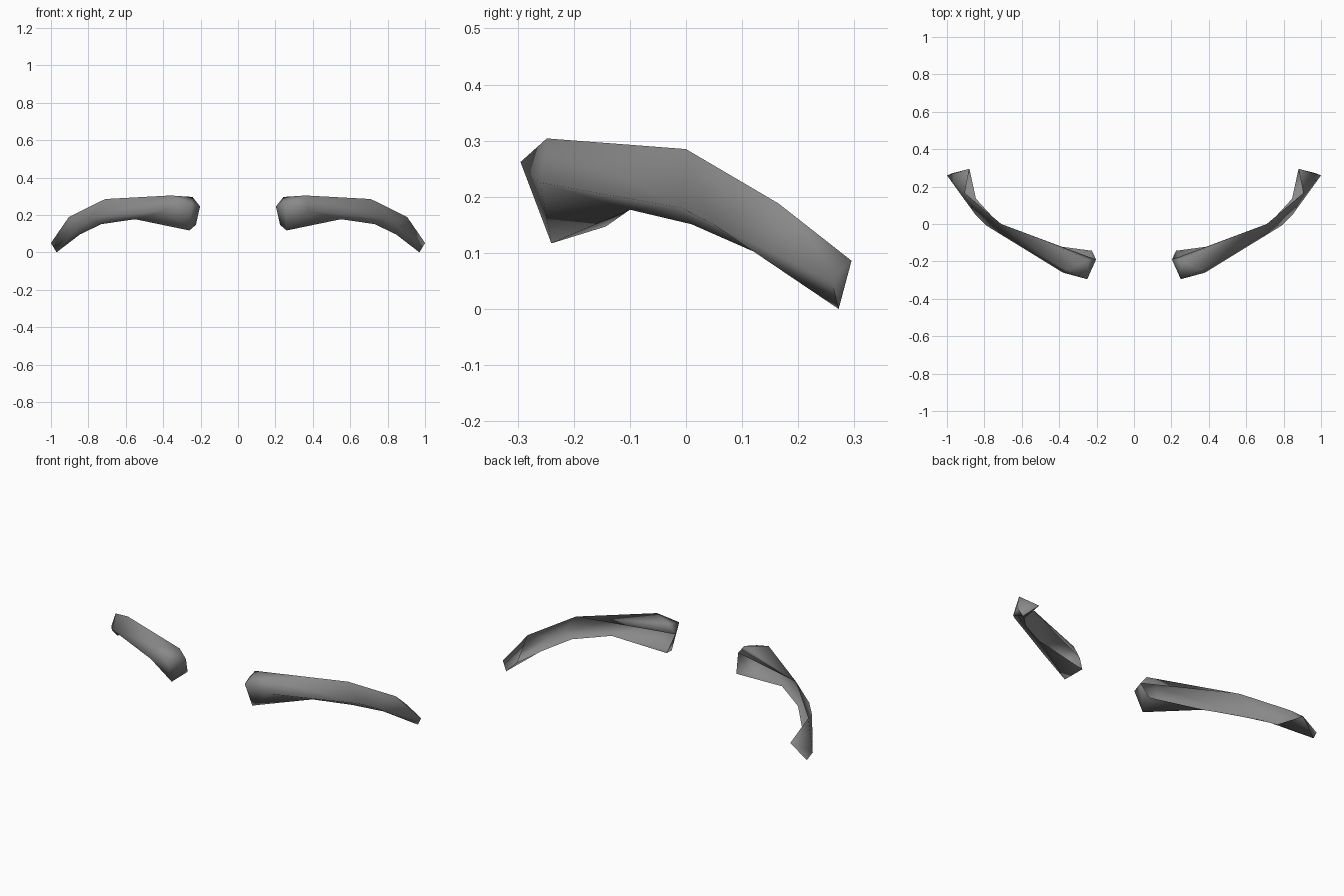
import bpy, bmesh, math

cube = bpy.data.objects.get("Cube")
if cube:
    bpy.data.objects.remove(cube, do_unlink=True)

# One flat grey for both strips
grey = bpy.data.materials.new("mid_grey")
grey.use_nodes = True
colour = (0.25, 0.25, 0.25, 1)
grey.diffuse_color = colour
grey.node_tree.nodes["Principled BSDF"].inputs["Base Color"].default_value = colour

# Key points of the left strip, from the blunt inner end to the outer tip
POINTS = {
    # inner end: front, top, back, back bottom, bottom
    "F": (0.25, -0.295, 0.262), "T": (0.243, -0.19, 0.296),
    "B": (0.203, -0.19, 0.245), "K": (0.225, -0.143, 0.147),
    "D": (0.26, -0.24, 0.117),
    # broad part: top, front bulge, underside
    "t": (0.36, -0.248, 0.304), "f": (0.38, -0.26, 0.225),
    "m": (0.55, -0.10, 0.177),
    # bend: top, outer edge, bottom
    "u": (0.71, 0.0, 0.285), "o": (0.79, -0.008, 0.18), "d": (0.73, 0.01, 0.151),
    # narrow part: top, outer edge, bottom
    "v": (0.905, 0.165, 0.188), "p": (0.848, 0.05, 0.15), "e": (0.845, 0.135, 0.096),
    # tip: outer, back, bottom
    "X": (1.0, 0.26, 0.05), "Y": (0.88, 0.295, 0.086), "Z": (0.97, 0.272, 0.0),
}
# Shell left open along its hollow back
FACES = ("FTB FBD BKD FDf Fft FtT Ttu TuB tfou Dmf mof KmD mdo "
         "uopv ode oep vpX peZX vXY eYZ XZY").split()


def build_strip(name, side):
    bm = bmesh.new()
    verts = {k: bm.verts.new((side * x, y, z)) for k, (x, y, z) in POINTS.items()}
    for loop in FACES:
        bm.faces.new([verts[k] for k in loop])
    bmesh.ops.recalc_face_normals(bm, faces=bm.faces)
    mesh = bpy.data.meshes.new(name)
    bm.to_mesh(mesh)
    bm.free()
    mesh.materials.append(grey)
    obj = bpy.data.objects.new(name, mesh)
    bpy.context.collection.objects.link(obj)
    bpy.ops.object.select_all(action="DESELECT")
    obj.select_set(True)
    bpy.context.view_layer.objects.active = obj
    bpy.ops.object.shade_smooth_by_angle(angle=math.radians(95))


# Mirrored pair
for label, side in (("left", 1), ("right", -1)):
    build_strip(label + "_eyebrow", side)
